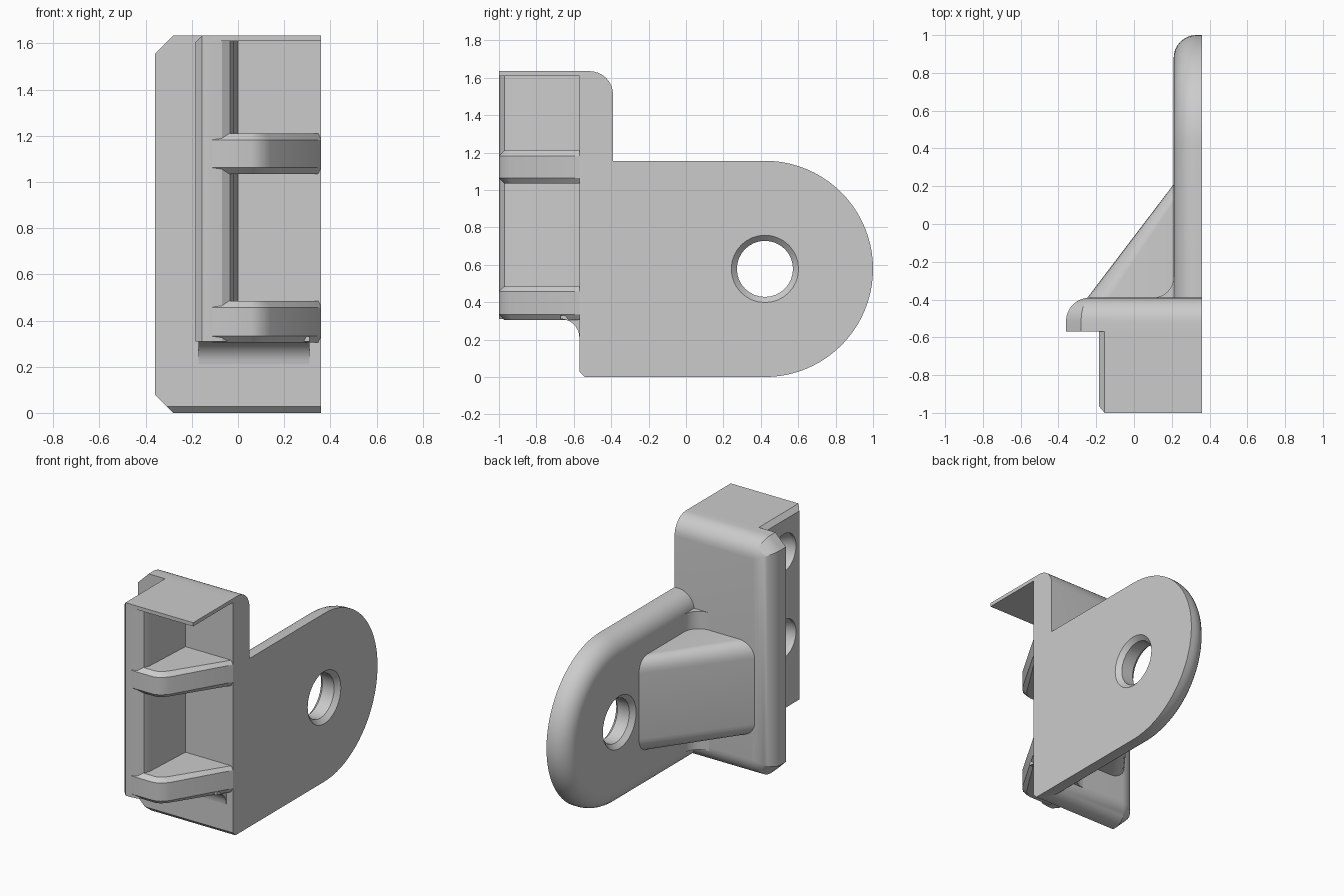
import bpy, bmesh
from math import sin, cos, pi, radians
from mathutils import Matrix, Vector

if "Cube" in bpy.data.objects:
    bpy.data.objects.remove(bpy.data.objects["Cube"])

grey = bpy.data.materials.new("plain grey")
grey.use_nodes = True
grey.diffuse_color = (0.6, 0.6, 0.6, 1)
grey.node_tree.nodes["Principled BSDF"].inputs["Base Color"].default_value = (0.6, 0.6, 0.6, 1)

FACE = 0.36      # flat mating face
BACK = -0.39     # rear of the upright
FRONT = -0.57    # front of the upright
TOP = 1.635
parts = []


def arc(cx, cy, r, a0, a1, n):
    steps = [radians(a0 + (a1 - a0) * i / n) for i in range(n + 1)]
    return [(cx + r * cos(a), cy + r * sin(a)) for a in steps]


def prism(name, pts, axis, lo, hi, bevels=()):
    """Extrude an outline along an axis, then bevel edges chosen by rule."""
    place = {"x": lambda a, b, t: (t, a, b),
             "y": lambda a, b, t: (a, t, b),
             "z": lambda a, b, t: (a, b, t)}[axis]
    bm = bmesh.new()
    ends = [[bm.verts.new(place(a, b, t)) for a, b in pts] for t in (lo, hi)]
    bm.faces.new(ends[0])
    bm.faces.new(ends[1])
    n = len(pts)
    for i in range(n):
        j = (i + 1) % n
        bm.faces.new((ends[0][i], ends[0][j], ends[1][j], ends[1][i]))
    bmesh.ops.recalc_face_normals(bm, faces=bm.faces)
    for rule, size, segments in bevels:
        chosen = [e for e in bm.edges if rule(e.verts[0].co, e.verts[1].co)]
        bmesh.ops.bevel(bm, geom=chosen, offset=size, segments=segments,
                        profile=0.5, affect="EDGES", clamp_overlap=False)
    return finish(name, bm)


def finish(name, bm):
    mesh = bpy.data.meshes.new(name)
    bm.to_mesh(mesh)
    bm.free()
    mesh.materials.append(grey)
    ob = bpy.data.objects.new(name, mesh)
    bpy.context.collection.objects.link(ob)
    parts.append(ob)
    return ob


def bore(target, y, z, rings, sides=32):
    """Cut a round hole along x; rings are (x, radius) steps."""
    bm = bmesh.new()
    loops = [[bm.verts.new((x, y + r * cos(2 * pi * i / sides), z + r * sin(2 * pi * i / sides)))
              for i in range(sides)] for x, r in rings]
    for a, b in zip(loops, loops[1:]):
        for i in range(sides):
            j = (i + 1) % sides
            bm.faces.new((a[i], a[j], b[j], b[i]))
    bm.faces.new(loops[0])
    bm.faces.new(loops[-1])
    bmesh.ops.recalc_face_normals(bm, faces=bm.faces)
    cutter = finish("hole_cutter", bm)
    parts.remove(cutter)
    cutter.hide_render = True
    mod = target.modifiers.new("hole", "BOOLEAN")
    mod.operation = "DIFFERENCE"
    mod.solver = "EXACT"
    mod.object = cutter
    bpy.context.view_layer.objects.active = target
    bpy.ops.object.modifier_apply(modifier=mod.name)
    bpy.data.objects.remove(cutter)


def both(test):
    return lambda p, q: test(p) and test(q)


def near(a, b):
    return abs(a - b) < 1e-4


# Upright plate with softened rear edges
c = 0.08
prism("upright",
      [(FACE, 0), (FACE, TOP), (-FACE + c, TOP), (-FACE, TOP - c), (-FACE, c), (-FACE + c, 0)],
      "y", FRONT, BACK,
      [(lambda p, q: near(p.y, BACK) and near(q.y, BACK)
        and not (near(p.x, FACE) and near(q.x, FACE)), 0.125, 8),
       (both(lambda p: near(p.y, FRONT) and near(p.z, 0)), 0.028, 1)])

# Round-ended lug plate with a countersunk eye
R = 0.578
start = -0.53
lug = prism("lug_plate", [(start, 0)] + arc(1 - R, R, R, -90, 90, 40) + [(start, 2 * R)],
            "x", 0.21, FACE,
            [(lambda p, q: near(p.x, 0.21) and near(q.x, 0.21)
              and not (near(p.y, start) and near(q.y, start)), 0.12, 8)])
bore(lug, 1 - R, R, [(0.17, 0.22), (0.24, 0.15), (0.33, 0.15), (0.4, 0.22)])

# Concave fillet and sloped gusset between lug and upright
prism("lug_fillet", arc(0.1, -0.28, 0.11, 0, -90, 8) + [(0.1, -0.42), (0.24, -0.42), (0.24, -0.28)],
      "z", 0.1, 1.05)
prism("gusset", [(-0.3, -0.46), (0.21, 0.21), (0.27, 0.21), (0.27, -0.5), (-0.2, -0.5)],
      "z", 0.28, 0.93,
      [(lambda p, q: near(p.z, q.z) and near((p - q).length, Vector((0.51, 0.67)).length), 0.1, 6)])

# Side wall of the front box, with two blind holes on its outer face
wall = prism("side_wall",
             [(-0.185, -0.55), (-0.185, -0.965), (-0.155, -1), (-0.12, -1), (-0.07, -0.993),
              (-0.035, -0.97), (-0.02, -0.93), (0, FRONT), (0, -0.55)],
             "z", 0.31, TOP,
             [(both(lambda p: near(p.x, -0.185) and near(p.z, TOP)), 0.03, 1)])
for z in (1.38, 0.79):
    bore(wall, -0.8, z, [(-0.25, 0.13), (-0.16, 0.13), (-0.09, 0.09)], 24)

# Thin roof of the front box
prism("roof", [(-0.15, -1), (FACE, -1), (FACE, -0.55), (-0.15, -0.55)], "z", 1.61, TOP)

# Two chamfered ribs, running from the wall to the mating face
rib = [(-0.11, -0.55), (-0.11, -1), (0.06, -1), (0.1, -0.985), (0.14, -0.945),
       (FACE, FRONT), (FACE, -0.55)]
for name, low, high in (("lower_rib", 0.305, 0.485), ("middle_rib", 1.035, 1.21)):
    prism(name, rib, "z", low, high,
          [(lambda p, q: near(p.z, q.z) and max(p.y, q.y) < -0.56 and p.x + q.x > -0.2, 0.028, 1)])

# Fillet under the lower rib
prism("rib_fillet", arc(-0.67, 0.21, 0.1, 0, 90, 8) + [(-0.67, 0.33), (-0.55, 0.33), (-0.55, 0.21)],
      "x", -0.17, 0.31)

# Smooth the rounds, keep the creases
bpy.ops.object.select_all(action="DESELECT")
for ob in parts:
    ob.select_set(True)
bpy.context.view_layer.objects.active = parts[0]
bpy.ops.object.shade_smooth_by_angle(angle=radians(25))
